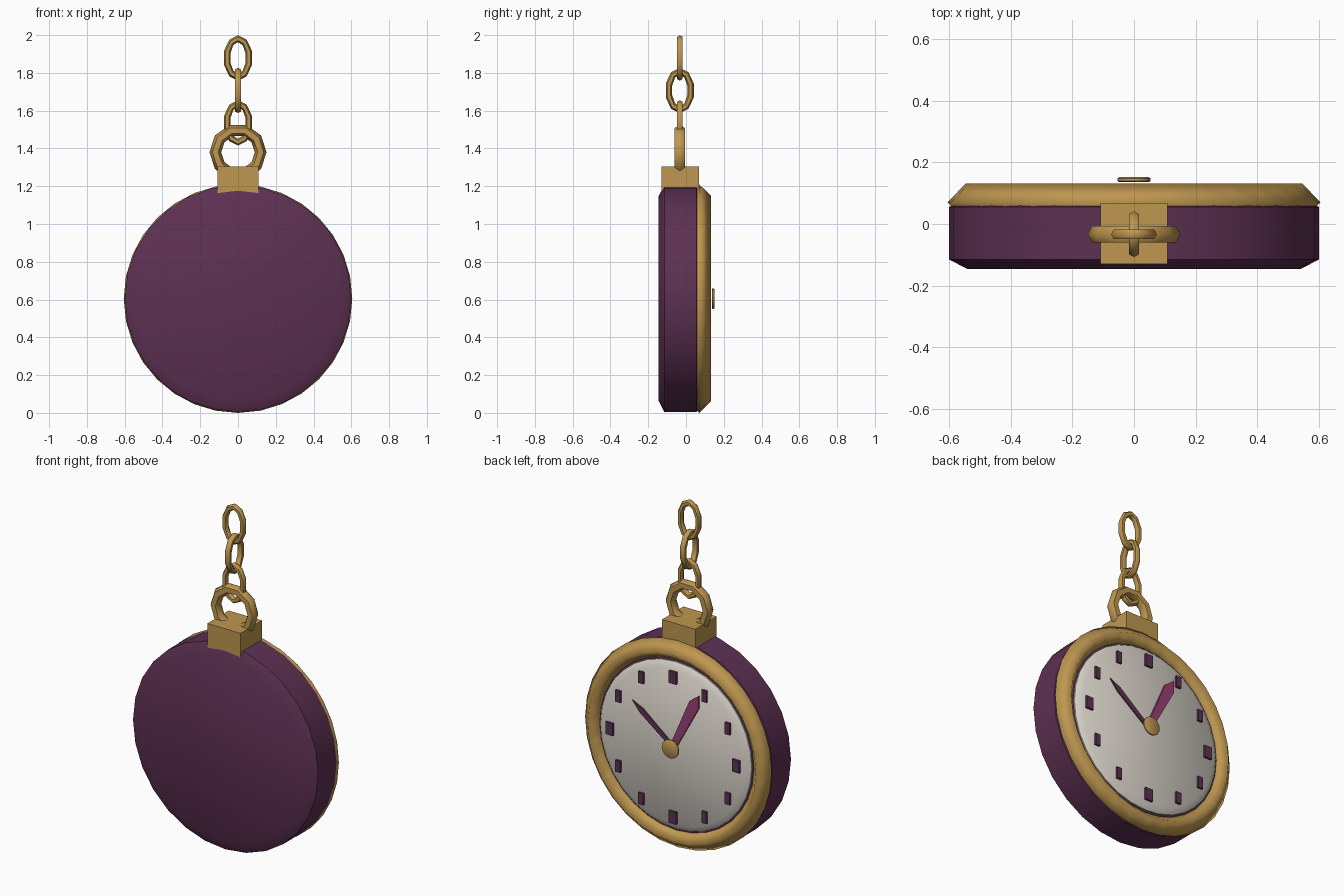
import bpy, math
from math import sin, cos, pi, tau

if "Cube" in bpy.data.objects:
    bpy.data.objects.remove(bpy.data.objects["Cube"])

CZ = 0.605  # height of the dial centre


def material(name, rgb):
    m = bpy.data.materials.new(name)
    m.diffuse_color = (*rgb, 1)
    m.use_nodes = True
    m.node_tree.nodes["Principled BSDF"].inputs["Base Color"].default_value = m.diffuse_color
    return m


PURPLE = material("purple", (0.11, 0.03, 0.085))
GOLD = material("gold", (0.52, 0.31, 0.08))
IVORY = material("ivory", (0.72, 0.68, 0.61))
PINK = material("pink", (0.32, 0.05, 0.17))


def make(name, verts, faces, mat, angle=None):
    me = bpy.data.meshes.new(name)
    me.from_pydata(verts, [], faces)
    me.materials.append(mat)
    ob = bpy.data.objects.new(name, me)
    bpy.context.collection.objects.link(ob)
    bpy.ops.object.select_all(action='DESELECT')
    bpy.context.view_layer.objects.active = ob
    ob.select_set(True)
    bpy.ops.object.mode_set(mode='EDIT')
    bpy.ops.mesh.select_all(action='SELECT')
    bpy.ops.mesh.normals_make_consistent(inside=False)
    bpy.ops.object.mode_set(mode='OBJECT')
    if angle:
        bpy.ops.object.shade_smooth_by_angle(angle=math.radians(angle))
    return ob


def grid_faces(n, m, close):
    """Quads for n rings of m points; close joins the profile into a loop."""
    return [(i * m + j, i * m + (j + 1) % m,
             (i + 1) % n * m + (j + 1) % m, (i + 1) % n * m + j)
            for i in range(n) for j in range(m if close else m - 1)]


def lathe(name, profile, n, mat, angle=40, closed=False):
    """Turn (radius, y) points around the watch axis."""
    m = len(profile)
    verts = [(r * cos(tau * i / n), y, CZ + r * sin(tau * i / n))
             for i in range(n) for r, y in profile]
    faces = grid_faces(n, m, closed)
    if not closed:
        faces += [tuple(i * m for i in range(n)),
                  tuple(i * m + m - 1 for i in range(n))]
    return make(name, verts, faces, mat, angle)


def ring(name, z, a, b, tube, phase=0.0, sideways=False, y0=-0.033, n=10, m=6):
    """Oval ring with half sizes a (across) and b (up) of the tube centre."""
    verts = []
    for i in range(n):
        t = tau * i / n + phase
        for j in range(m):
            s = tau * j / m
            u = (a + tube * cos(s)) * cos(t)
            w = (b + tube * cos(s)) * sin(t)
            d = tube * sin(s)
            verts.append((d, y0 + u, z + w) if sideways else (u, y0 + d, z + w))
    return make(name, verts, grid_faces(n, m, True), mat=GOLD, angle=60)


def prism(name, outline, y0, y1, mat):
    """Extrude an (x, z) outline between two depths."""
    n = len(outline)
    verts = [(x, y, z) for y in (y0, y1) for x, z in outline]
    faces = [tuple(range(n)), tuple(range(n, 2 * n))]
    faces += [(i, (i + 1) % n, (i + 1) % n + n, i + n) for i in range(n)]
    return make(name, verts, faces, mat)


def rect(x, z, w, h):
    return [(x - w, z - h), (x + w, z - h), (x + w, z + h), (x - w, z + h)]


# Case, bezel and dial
lathe("case", [(0.54, -0.146), (0.6, -0.115), (0.6, 0.055), (0.545, 0.085)], 28, PURPLE)
lathe("bezel", [(0.605, 0.07), (0.545, 0.132), (0.485, 0.07), (0.545, 0.01)],
      32, GOLD, 120, closed=True)
lathe("dial", [(0.49, 0.07), (0.49, 0.092), (0.455, 0.115)], 32, IVORY, 50)

# Hour markers, all upright, the quarter ones larger
for k in range(12):
    t = tau * k / 12
    w, h = (0.024, 0.036) if k % 3 == 0 else (0.016, 0.034)
    prism(f"hour_marker_{k}", rect(0.41 * sin(t), CZ + 0.41 * cos(t), w, h),
          0.105, 0.127, PURPLE)


# Hands, seen from +y so screen right is -x
def hand(name, angle, length, base, wide, shoulder, y0, y1, mat):
    c, s = cos(angle), sin(angle)
    pts = [(-base, 0), (base, 0), (wide, shoulder), (0, length), (-wide, shoulder)]
    prism(name, [(-(p * c + q * s), CZ - p * s + q * c) for p, q in pts], y0, y1, mat)


hand("hour_hand", math.radians(-52), 0.335, 0.012, 0.017, 0.26, 0.112, 0.122, PURPLE)
hand("minute_hand", math.radians(26), 0.385, 0.018, 0.033, 0.32, 0.116, 0.128, PINK)
lathe("hand_cap", [(0.05, 0.137), (0.054, 0.14), (0.054, 0.148), (0.048, 0.152)], 16, GOLD)

# Crown block, bow and chain
prism("crown", rect(0, 1.235, 0.108, 0.07), -0.13, 0.068, GOLD)
ring("bow", 1.38, 0.12, 0.12, 0.031)
for k in range(3):
    ring(f"chain_link_{k + 1}", 1.535 + 0.172 * k, 0.06, 0.102, 0.018,
         phase=pi / 2, sideways=(k == 1))
